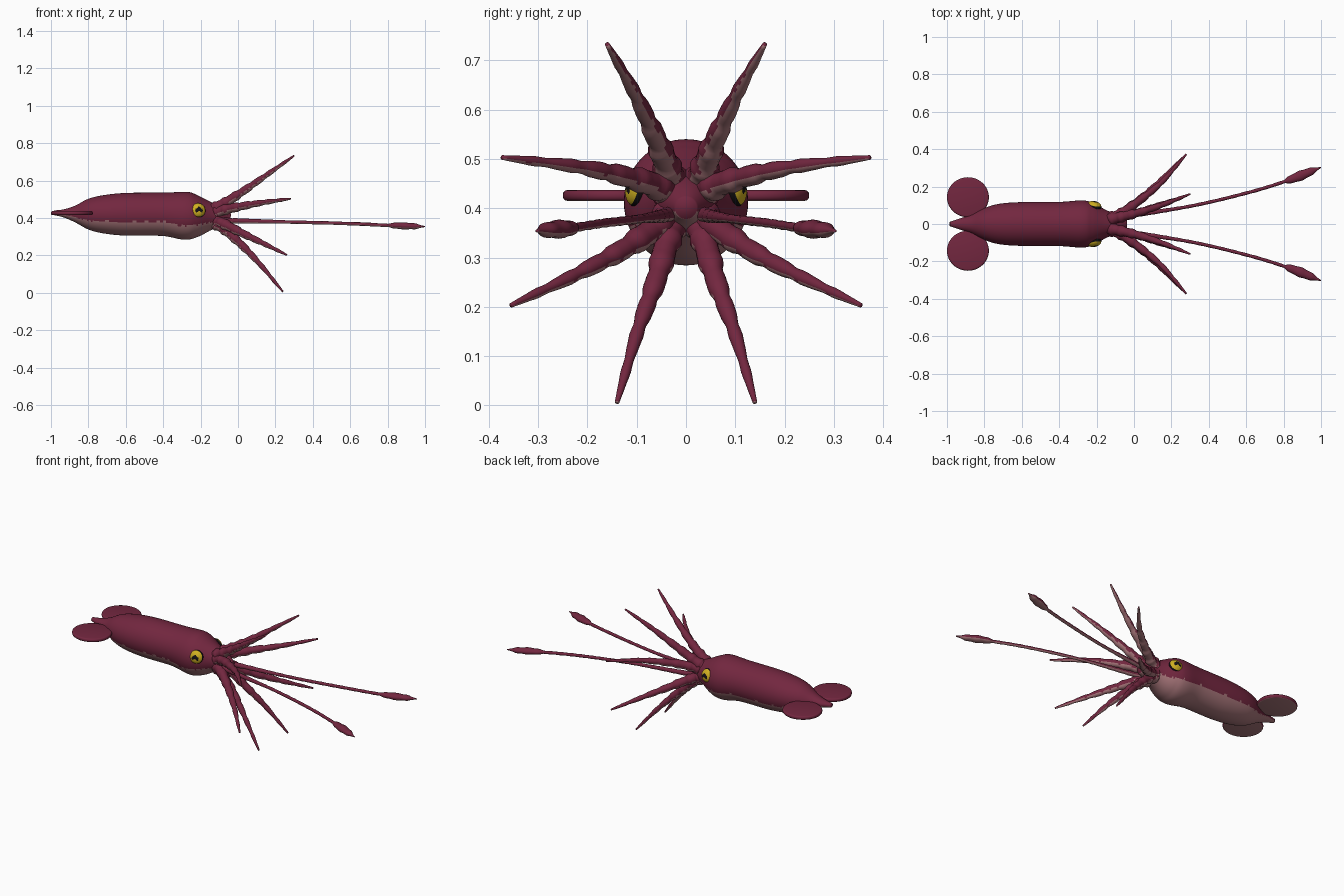
import bpy, bmesh, math, random
from mathutils import Vector

random.seed(4)
cube = bpy.data.objects.get("Cube")
if cube:
    bpy.data.objects.remove(cube)


def material(name, rgb):
    m = bpy.data.materials.new(name)
    m.use_nodes = True
    m.diffuse_color = (*rgb, 1)
    m.node_tree.nodes["Principled BSDF"].inputs["Base Color"].default_value = (*rgb, 1)
    return m


MAROON = material("maroon skin", (0.17, 0.02, 0.05))
PINK = material("pale pink underside", (0.39, 0.18, 0.195))
YELLOW = material("yellow eye", (0.62, 0.43, 0.015))
BLACK = material("black pupil", (0.006, 0.005, 0.006))


def finish(bm, name, mats):
    mesh = bpy.data.meshes.new(name)
    bm.to_mesh(mesh)
    bm.free()
    mesh.shade_smooth()
    for m in mats:
        mesh.materials.append(m)
    ob = bpy.data.objects.new(name, mesh)
    bpy.context.collection.objects.link(ob)
    return ob


def paint_underside(bm, limit=-0.38, jitter=0.0):
    """Faces that look downwards get the pale colour."""
    bmesh.ops.recalc_face_normals(bm, faces=bm.faces[:])
    for f in bm.faces:
        f.normal_update()
        f.material_index = int(f.normal.z < limit + random.uniform(-jitter, jitter))


def spline(keys, steps):
    """Smooth curve through all keys; works on any number of channels."""
    pts = [Vector(k) for k in keys]
    pts = [2 * pts[0] - pts[1]] + pts + [2 * pts[-1] - pts[-2]]
    out = []
    for i in range(1, len(pts) - 2):
        a, b, c, d = pts[i - 1:i + 3]
        for s in range(steps):
            t = s / steps
            out.append(0.5 * (2 * b + (c - a) * t + (2 * a - 5 * b + 4 * c - d) * t * t
                              + (3 * b - a - 3 * c + d) * t ** 3))
    return out + [pts[-2]]


def sweep(name, centres, radii, sides, jitter):
    """Tube with an elliptical section (width, height) along a path."""
    bm = bmesh.new()
    rings = []
    last = len(centres) - 1
    for i, (c, (w, h)) in enumerate(zip(centres, radii)):
        tangent = (centres[min(i + 1, last)] - centres[max(i - 1, 0)]).normalized()
        side = Vector((0, 0, 1)).cross(tangent).normalized()
        up = tangent.cross(side)
        ring = []
        for k in range(sides):
            a = math.tau * k / sides
            ring.append(bm.verts.new(c + side * (w * math.cos(a)) + up * (h * math.sin(a))))
        rings.append(ring)
    for r0, r1 in zip(rings, rings[1:]):
        for k in range(sides):
            n = (k + 1) % sides
            bm.faces.new((r0[k], r0[n], r1[n], r1[k]))
    bm.faces.new(rings[0])
    bm.faces.new(rings[-1])
    paint_underside(bm, jitter=jitter)
    return finish(bm, name, (MAROON, PINK))


# Mantle and head: x, centre height, half width, half height
BODY = [(-.985, .428, .012, .012), (-.93, .425, .03, .022), (-.87, .422, .05, .045),
        (-.8, .421, .085, .082), (-.72, .42, .108, .102), (-.6, .42, .117, .114),
        (-.4, .42, .118, .116), (-.28, .412, .126, .128), (-.22, .41, .113, .113),
        (-.15, .41, .075, .078), (-.09, .408, .05, .05), (-.04, .40, .022, .022)]
body = spline(BODY, 10)
sweep("mantle_and_head", [Vector((p[0], 0, p[1])) for p in body],
      [(p[2], p[3]) for p in body], 64, 0.05)

# Arms: four paths per side, given for the +y side
ARMS = {
    "top_arm": [(-.16, .02, .435), (-.08, .035, .475), (.03, .062, .545), (.16, .105, .635), (.3, .16, .733)],
    "upper_side_arm": [(-.16, .025, .42), (-.08, .05, .442), (.03, .125, .465), (.15, .225, .485), (.28, .373, .503)],
    "lower_side_arm": [(-.16, .025, .40), (-.08, .05, .37), (.03, .13, .315), (.14, .23, .262), (.26, .355, .203)],
    "bottom_arm": [(-.16, .02, .39), (-.08, .035, .345), (.02, .06, .255), (.12, .098, .15), (.24, .14, .006)],
}
TENTACLE = [(-.14, .02, .395), (-.05, .04, .386), (.3, .095, .378), (.6, .165, .37),
            (.82, .232, .36), (1, .303, .354)]


def arm_radius(t):
    taper = .031 * (1 - t) ** .75 * (1 - .25 * t) + .005
    return taper * (1 + .09 * math.sin(t * 50) + .04 * math.sin(t * 93))


def tentacle_radii(t):
    """Thin stalk that swells into a flattened leaf-shaped club."""
    stalk = .016 - .007 * min(1, t / .35)
    u = max(0, (t - .83) / .17)
    club = .017 * math.sin(math.pi * u ** .8) if u else 0
    end = 1 - .7 * max(0, u - .75) / .25
    wobble = 1 + .06 * math.sin(t * 120)
    return ((stalk + club) * end * wobble, (stalk + .55 * club) * end * wobble)


# Fin discs, eyes and limbs on both flanks
for sign, flank in ((-1, "front"), (1, "back")):
    for arm, keys in ARMS.items():
        path = spline([(x, y * sign, z) for x, y, z in keys], 14)
        n = len(path) - 1
        sweep(f"{arm}_{flank}", path, [(arm_radius(i / n),) * 2 for i in range(n + 1)], 18, .12)

    path = spline([(x, y * sign, z) for x, y, z in TENTACLE], 24)
    sweep(f"tentacle_{flank}", path,
          [tentacle_radii(max(0, (p.x + .14) / 1.14)) for p in path], 16, .12)

    # Rounded tail fin
    bm = bmesh.new()
    bmesh.ops.create_cone(bm, cap_ends=True, segments=64, radius1=1, radius2=1, depth=1)
    bmesh.ops.scale(bm, vec=(.112, .107, .022), verts=bm.verts)
    bmesh.ops.translate(bm, vec=(-.888, .143 * sign, .426), verts=bm.verts)
    paint_underside(bm)
    fin = finish(bm, f"tail_fin_{flank}", (MAROON, PINK))
    bevel = fin.modifiers.new("soft rim", "BEVEL")
    bevel.width = .009
    bevel.segments = 3
    bevel.limit_method = "ANGLE"

    # Eye: yellow dome, dark rim and a curved pupil
    bm = bmesh.new()
    bmesh.ops.create_uvsphere(bm, u_segments=64, v_segments=48, radius=1)
    for f in bm.faces:
        c = f.calc_center_median()
        r = math.hypot(c.x, c.y)
        curve = .12 * math.cos(c.x * 8) - .05
        pupil = abs(c.x) < .52 and abs(c.y - curve) < .3 - .25 * c.x * c.x
        f.material_index = int(c.z < 0 or r > .95 or pupil)
    bmesh.ops.scale(bm, vec=(.039, .039, .026), verts=bm.verts)
    eye = finish(bm, f"eye_{flank}", (YELLOW, BLACK))
    look = Vector((.22, sign, .25))
    across = Vector((0, 0, 1)).cross(look).normalized()
    up = look.normalized().cross(across)
    eye.rotation_euler = 0, 0, 0
    turn = look.to_track_quat("Z", "Y")
    eye.rotation_mode = "QUATERNION"
    eye.rotation_quaternion = turn
    eye.location = (-.213, .096 * sign, .441)
